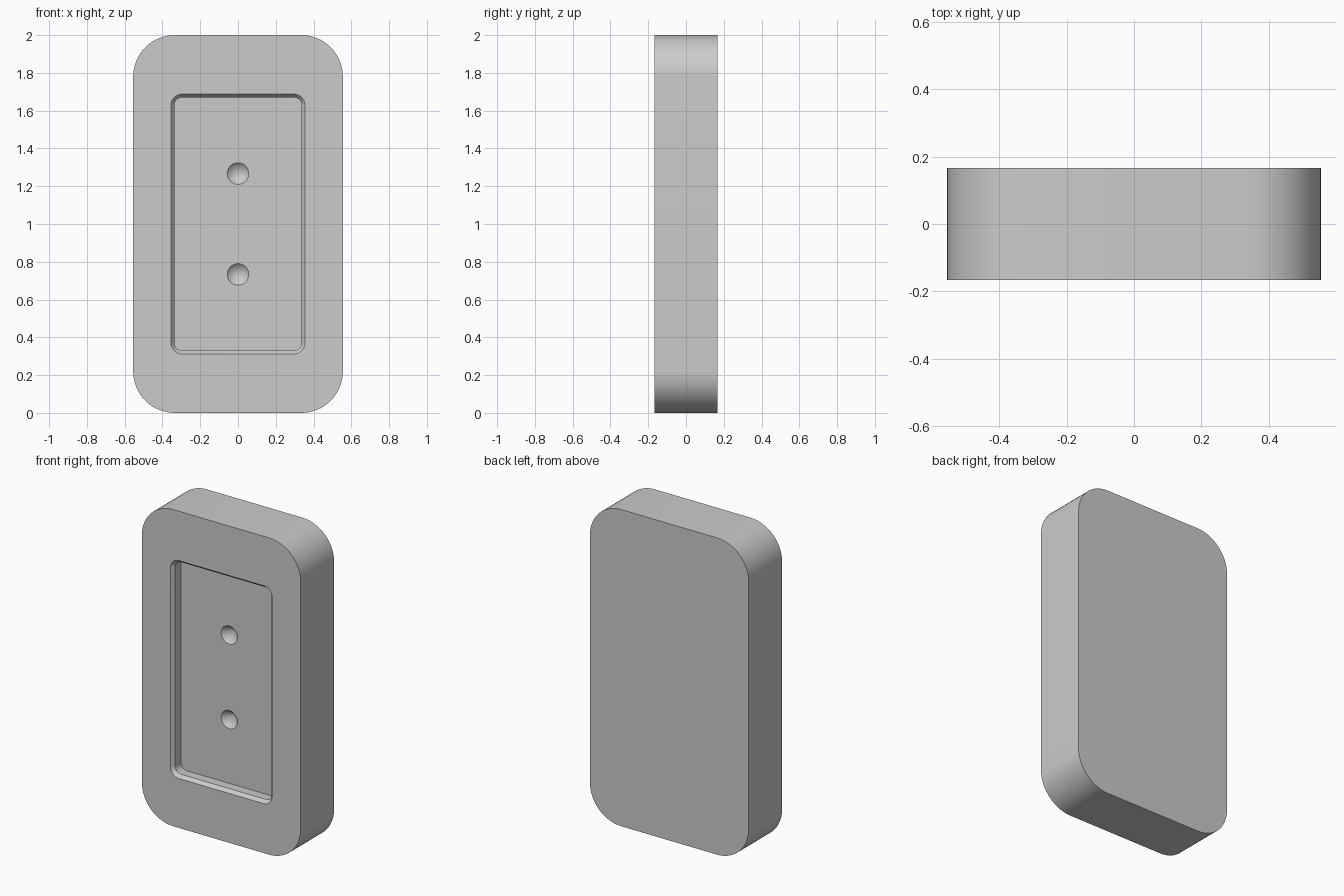
import bpy
import bmesh
from math import cos, sin, pi

if "Cube" in bpy.data.objects:
    bpy.data.objects.remove(bpy.data.objects["Cube"])

# Plain grey material
grey = bpy.data.materials.new("plain grey")
grey.use_nodes = True
colour = (0.6, 0.6, 0.6, 1)
grey.diffuse_color = colour
grey.node_tree.nodes["Principled BSDF"].inputs["Base Color"].default_value = colour

FRONT, BACK, MID_Z = -0.167, 0.167, 1.0
FLOOR = FRONT + 0.08
STEPS = 16


def rounded_ring(bm, half_w, half_h, radius, y):
    """Ring of vertices around a rounded rectangle facing the front."""
    ring = []
    for corner, (sx, sz) in enumerate([(1, 1), (-1, 1), (-1, -1), (1, -1)]):
        for i in range(STEPS + 1):
            a = (corner + i / STEPS) * pi / 2
            x = sx * (half_w - radius) + radius * cos(a)
            z = sz * (half_h - radius) + radius * sin(a)
            ring.append(bm.verts.new((x, y, MID_Z + z)))
    return ring


# Body: back, outer side, front rim, chamfer, pocket wall, pocket floor
bm = bmesh.new()
rings = [
    rounded_ring(bm, 0.555, 1.0, 0.22, BACK),
    rounded_ring(bm, 0.555, 1.0, 0.22, FRONT),
    rounded_ring(bm, 0.355, 0.688, 0.06, FRONT),
    rounded_ring(bm, 0.337, 0.67, 0.042, FRONT + 0.022),
    rounded_ring(bm, 0.337, 0.67, 0.042, FLOOR),
]
for lower, upper in zip(rings, rings[1:]):
    for i in range(len(lower)):
        j = (i + 1) % len(lower)
        bm.faces.new((lower[i], lower[j], upper[j], upper[i]))
bm.faces.new(rings[0])
bm.faces.new(rings[-1])
bmesh.ops.recalc_face_normals(bm, faces=bm.faces)
mesh = bpy.data.meshes.new("plate_body")
bm.to_mesh(mesh)
bm.free()
mesh.materials.append(grey)
body = bpy.data.objects.new("plate_body", mesh)
bpy.context.collection.objects.link(body)

# Two conical holes sunk into the pocket floor
RADIUS, DEPTH, EXTRA = 0.057, 0.06, 0.02
for side in (-1, 1):
    bpy.ops.mesh.primitive_cone_add(
        vertices=48, radius1=RADIUS * (DEPTH + EXTRA) / DEPTH, radius2=0,
        depth=DEPTH + EXTRA, rotation=(-pi / 2, 0, 0),
        location=(0, FLOOR + (DEPTH - EXTRA) / 2, MID_Z + side * 0.267))
    cutter = bpy.context.object
    cutter.name = "hole_cutter"
    cutter.hide_render = True
    cutter.data.materials.append(grey)
    cut = body.modifiers.new("hole", 'BOOLEAN')
    cut.operation = 'DIFFERENCE'
    cut.solver = 'EXACT'
    cut.object = cutter
    bpy.context.view_layer.objects.active = body
    bpy.ops.object.modifier_apply(modifier=cut.name)
    bpy.data.objects.remove(cutter)

# Smooth the curved sides, keep edges crisp
bpy.ops.object.select_all(action='DESELECT')
body.select_set(True)
bpy.context.view_layer.objects.active = body
bpy.ops.object.shade_smooth_by_angle()
